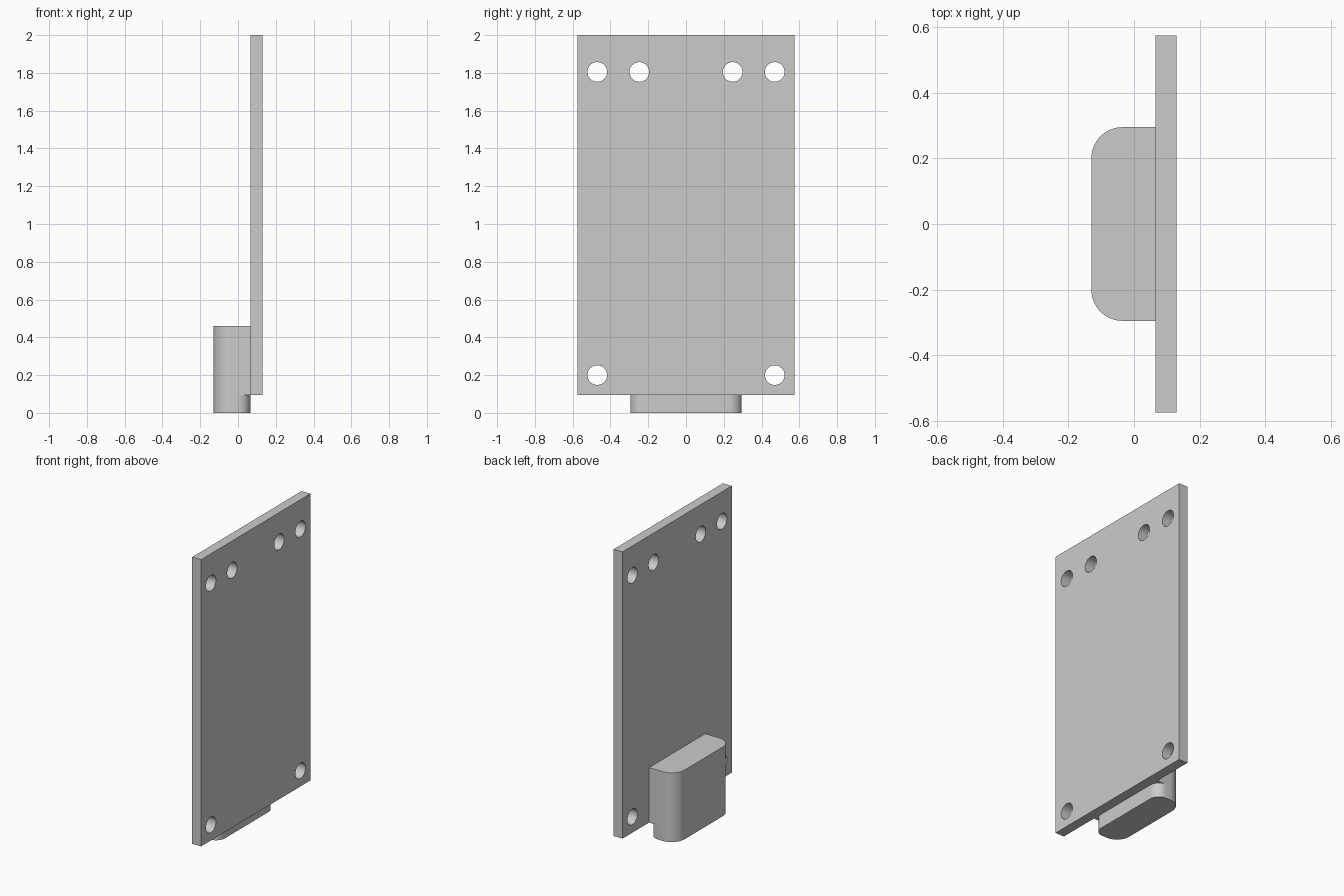
import bpy, bmesh
from math import cos, sin, pi
from mathutils import Matrix

cube = bpy.data.objects.get("Cube")
if cube:
    bpy.data.objects.remove(cube, do_unlink=True)

grey = bpy.data.materials.new("plain grey")
grey.use_nodes = True
colour = (0.6, 0.6, 0.6, 1)
grey.diffuse_color = colour
grey.node_tree.nodes["Principled BSDF"].inputs["Base Color"].default_value = colour

BACK, FACE, FRONT = -0.13, 0.065, 0.13   # clip back, plate rear, plate front
HALF = 0.295                             # half width of the clip
LEDGE = 0.095                            # bottom of the plate


def add_object(name, bm):
    bmesh.ops.recalc_face_normals(bm, faces=bm.faces)
    mesh = bpy.data.meshes.new(name)
    bm.to_mesh(mesh)
    bm.free()
    mesh.materials.append(grey)
    obj = bpy.data.objects.new(name, mesh)
    bpy.context.collection.objects.link(obj)
    return obj


def rounded_outline(rear_r, front_r, steps=16):
    """Plan outline with separate radii at the rear and front corners."""
    corners = [(FACE, HALF, front_r, 0), (BACK, HALF, rear_r, 1),
               (BACK, -HALF, rear_r, 2), (FACE, -HALF, front_r, 3)]
    points = []
    for x, y, r, quarter in corners:
        if r == 0:
            points.append((x, y))
            continue
        cx = x - r if x > 0 else x + r
        cy = y - r if y > 0 else y + r
        for i in range(steps + 1):
            a = (quarter + i / steps) * pi / 2
            points.append((cx + r * cos(a), cy + r * sin(a)))
    return points


def extrude_outline(name, points, z0, z1):
    bm = bmesh.new()
    base = bm.faces.new([bm.verts.new((x, y, z0)) for x, y in points])
    top = bmesh.ops.extrude_face_region(bm, geom=[base], use_keep_orig=True)
    verts = [g for g in top["geom"] if isinstance(g, bmesh.types.BMVert)]
    bmesh.ops.translate(bm, verts=verts, vec=(0, 0, z1 - z0))
    return add_object(name, bm)


def smooth(obj):
    bpy.ops.object.select_all(action='DESELECT')
    obj.select_set(True)
    bpy.context.view_layer.objects.active = obj
    bpy.ops.object.shade_smooth_by_angle(angle=0.5)


# Plate
bm = bmesh.new()
bmesh.ops.create_cube(bm, size=1)
bmesh.ops.scale(bm, verts=bm.verts, vec=(FRONT - FACE, 1.148, 2 - LEDGE))
bmesh.ops.translate(bm, verts=bm.verts, vec=((FRONT + FACE) / 2, 0, (2 + LEDGE) / 2))
plate = add_object("plate", bm)

# Screw holes
bm = bmesh.new()
for y, z in [(0.47, 1.805), (0.247, 1.805), (0.47, 0.2)]:
    for side in (-1, 1):
        place = Matrix.Translation((0.1, side * y, z)) @ Matrix.Rotation(pi / 2, 4, 'Y')
        bmesh.ops.create_cone(bm, cap_ends=True, segments=48, radius1=0.052,
                              radius2=0.052, depth=0.3, matrix=place)
cutter = add_object("hole_cutter", bm)
cut = plate.modifiers.new("holes", 'BOOLEAN')
cut.object = cutter
cut.solver = 'EXACT'
bpy.context.view_layer.objects.active = plate
bpy.ops.object.modifier_apply(modifier="holes")
bpy.data.objects.remove(cutter, do_unlink=True)
smooth(plate)

# Clip: upper block meets the plate squarely, lower foot is rounded all round
smooth(extrude_outline("clip_block", rounded_outline(0.095, 0), LEDGE, 0.46))
smooth(extrude_outline("clip_foot", rounded_outline(0.095, 0.065), 0, LEDGE))
